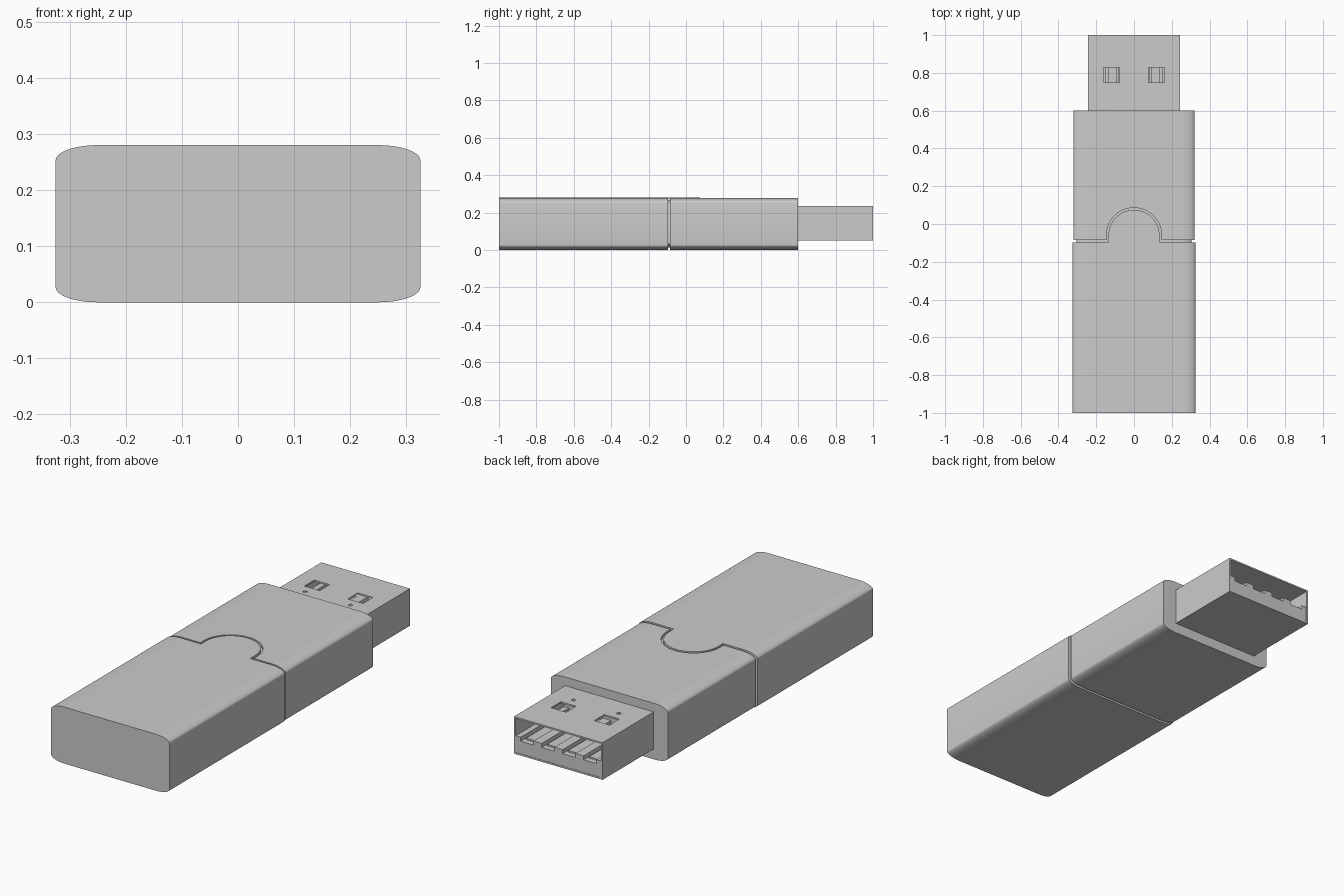
import bpy, bmesh
from math import sin, cos, pi

if "Cube" in bpy.data.objects:
    bpy.data.objects.remove(bpy.data.objects["Cube"])


def prism(name, pts, a, b, axis):
    """Extrude a closed 2D outline from a to b along 'Y' (pts = x, z) or 'Z' (pts = x, y)."""
    place = (lambda p, t: (p[0], t, p[1])) if axis == 'Y' else (lambda p, t: (p[0], p[1], t))
    bm = bmesh.new()
    lo = [bm.verts.new(place(p, a)) for p in pts]
    hi = [bm.verts.new(place(p, b)) for p in pts]
    n = len(pts)
    bm.faces.new(lo)
    bm.faces.new(hi[::-1])
    for i in range(n):
        j = (i + 1) % n
        bm.faces.new((lo[j], lo[i], hi[i], hi[j]))
    bmesh.ops.recalc_face_normals(bm, faces=bm.faces)
    me = bpy.data.meshes.new(name)
    bm.to_mesh(me)
    bm.free()
    ob = bpy.data.objects.new(name, me)
    bpy.context.collection.objects.link(ob)
    return ob


def rect(x0, x1, y0, y1):
    return [(x0, y0), (x1, y0), (x1, y1), (x0, y1)]


def section(w, z0, z1, rx=0.075, rz=0.027, seg=14):
    """Flat oblong with elliptical corners."""
    pts = []
    for k, (sx, zc) in enumerate([(1, z1 - rz), (-1, z1 - rz), (-1, z0 + rz), (1, z0 + rz)]):
        for i in range(seg + 1):
            t = (k + i / seg) * pi / 2
            pts.append((sx * (w - rx) + rx * cos(t), zc + rz * sin(t)))
    return pts


def tab(r, y0, yc=-0.06, seg=40):
    """Round-ended tongue outline."""
    arc = [(r * cos(pi * i / seg), yc + r * sin(pi * i / seg)) for i in range(seg + 1)]
    return [(r, y0)] + arc + [(-r, y0)]


def cut(ob, cutter):
    m = ob.modifiers.new("cut", 'BOOLEAN')
    m.operation, m.solver, m.object = 'DIFFERENCE', 'EXACT', cutter
    bpy.context.view_layer.objects.active = ob
    bpy.ops.object.modifier_apply(modifier=m.name)
    bpy.data.objects.remove(cutter)


def smooth(ob):
    bpy.ops.object.select_all(action='DESELECT')
    ob.select_set(True)
    bpy.context.view_layer.objects.active = ob
    bpy.ops.object.shade_smooth_by_angle(angle=pi / 6)


# Front cap and its round locking tab
cap = prism("cap", section(0.325, 0, 0.28), -1, -0.097, 'Y')
cap_tab = prism("cap_tab", tab(0.135, -0.12), 0.262, 0.28, 'Z')

# Rear body with a recess for the tab
body = prism("body", section(0.321, 0.001, 0.279), -0.086, 0.6, 'Y')
cut(body, prism("tab_cutter", tab(0.146, -0.2), 0.265, 0.35, 'Z'))

# Inner core seen in the seam groove
core = prism("core", section(0.305, 0.014, 0.265), -0.15, -0.03, 'Y')

# Hollow connector shell with windows and dimples in the top
shell = prism("connector_shell", rect(-0.243, 0.243, 0.052, 0.236), 0.58, 1, 'Y')
cut(shell, prism("cavity_cutter", rect(-0.235, 0.235, 0.060, 0.228), 0.62, 1.1, 'Y'))
for s in (-1, 1):
    x = s * 0.119
    cut(shell, prism("window_cutter", rect(x - 0.042, x + 0.042, 0.75, 0.828), 0.2, 0.3, 'Z'))
    x = s * 0.124
    ring = [(x + 0.01 * cos(i * pi / 6), 0.703 + 0.01 * sin(i * pi / 6)) for i in range(12)]
    cut(shell, prism("dimple_cutter", ring, 0.232, 0.3, 'Z'))

# Contact block: flush with the opening, four channels along its top
top, floor = 0.142, 0.122
outline = [(-0.239, 0.056), (-0.239, top)]
for i in range(4):
    c = (i - 1.5) * 0.115
    outline += [(c - 0.035, top), (c - 0.035, floor), (c + 0.035, floor), (c + 0.035, top)]
outline += [(0.239, top), (0.239, 0.056)]
block = prism("contact_block", outline, 0.61, 0.998, 'Y')

# Metal contacts lying in the channels
for i in range(4):
    c = (i - 1.5) * 0.115
    prism("contact_%d" % (i + 1), rect(c - 0.025, c + 0.025, 0.118, 0.13), 0.615, 0.97, 'Y')

for ob in (cap, cap_tab, body, core):
    smooth(ob)
